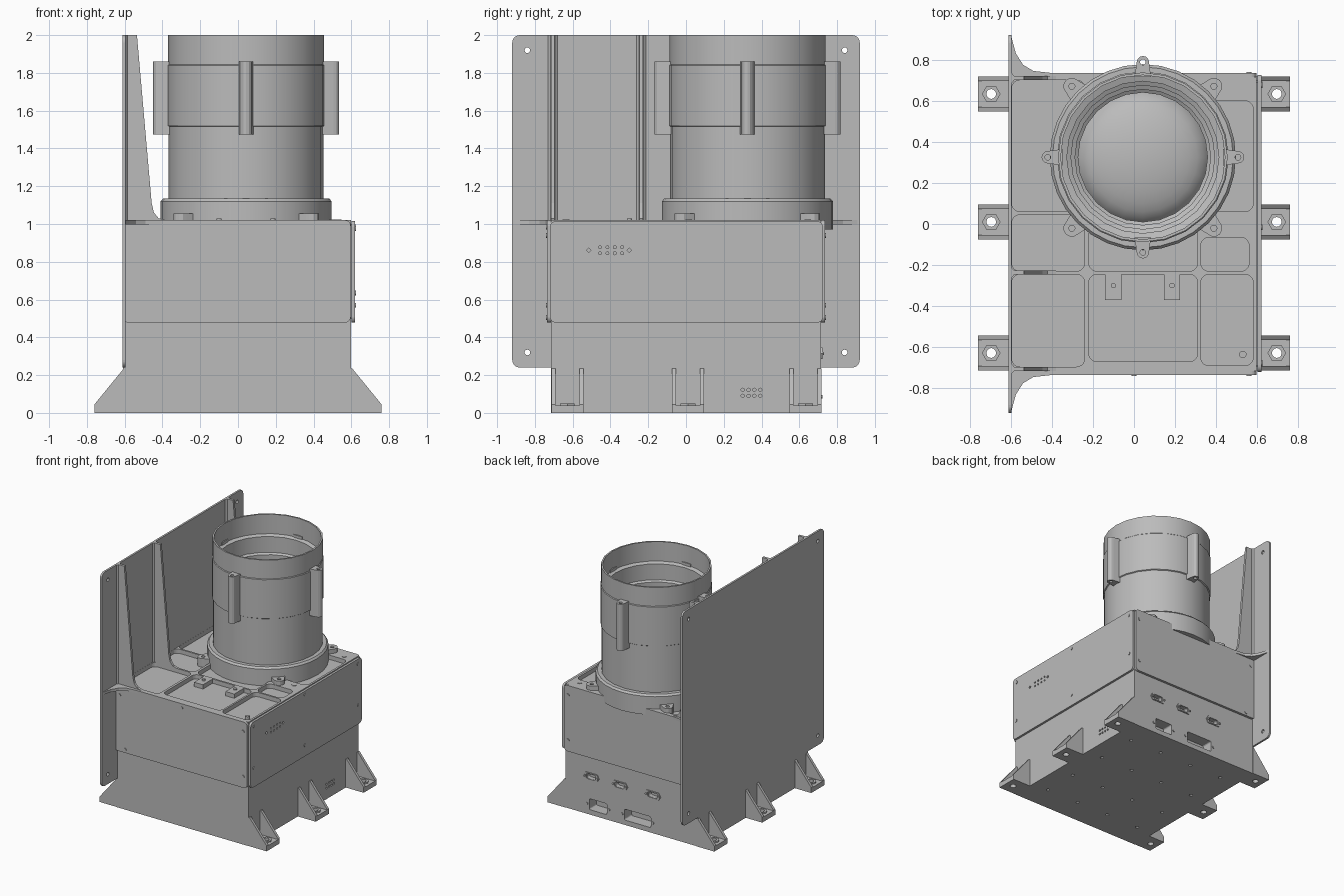
import bpy, bmesh, math
from math import cos, sin, pi
from mathutils import Matrix

cube = bpy.data.objects.get("Cube")
if cube:
    bpy.data.objects.remove(cube, do_unlink=True)

grey = bpy.data.materials.new("housing_grey")
grey.use_nodes = True
COLOR = (0.5, 0.5, 0.5, 1)
grey.diffuse_color = COLOR
grey.node_tree.nodes["Principled BSDF"].inputs["Base Color"].default_value = COLOR

# Extrusion axes: how (u, v, w) maps to (x, y, z)
MAPS = {"x": lambda u, v, w: (w, u, v),
        "y": lambda u, v, w: (u, w, v),
        "z": lambda u, v, w: (u, v, w)}


def finish(name, bm, smooth=False):
    bmesh.ops.recalc_face_normals(bm, faces=bm.faces)
    me = bpy.data.meshes.new(name)
    bm.to_mesh(me)
    bm.free()
    ob = bpy.data.objects.new(name, me)
    bpy.context.collection.objects.link(ob)
    me.materials.append(grey)
    if smooth:
        bpy.ops.object.select_all(action="DESELECT")
        ob.select_set(True)
        bpy.context.view_layer.objects.active = ob
        bpy.ops.object.shade_smooth_by_angle(angle=math.radians(30))
    return ob


def prisms(name, outlines, axis, lo, hi):
    """One object holding each 2D outline extruded along an axis."""
    bm = bmesh.new()
    for pts in outlines:
        a = [bm.verts.new(MAPS[axis](u, v, lo)) for u, v in pts]
        b = [bm.verts.new(MAPS[axis](u, v, hi)) for u, v in pts]
        bm.faces.new(a)
        bm.faces.new(b[::-1])
        for i in range(len(a)):
            j = (i + 1) % len(a)
            bm.faces.new((a[i], a[j], b[j], b[i]))
    return finish(name, bm)


def rect(u0, v0, u1, v1, r=0.0):
    if r == 0:
        return [(u0, v0), (u1, v0), (u1, v1), (u0, v1)]
    pts = []
    corners = [(u1 - r, v1 - r), (u0 + r, v1 - r), (u0 + r, v0 + r), (u1 - r, v0 + r)]
    for k, (cu, cv) in enumerate(corners):
        for i in range(6):
            a = (k + i / 5) * pi / 2
            pts.append((cu + r * cos(a), cv + r * sin(a)))
    return pts


def ngon(u, v, r, n=12, turn=0.0):
    return [(u + r * cos(turn + 2 * pi * i / n), v + r * sin(turn + 2 * pi * i / n)) for i in range(n)]


def cut(ob, outlines, axis, lo, hi):
    """Cut outlines out of an object and drop the cutter."""
    tool = prisms("cutter", outlines, axis, lo, hi)
    tool.hide_render = True
    mod = ob.modifiers.new("cut", "BOOLEAN")
    mod.operation, mod.solver, mod.object = "DIFFERENCE", "EXACT", tool
    bpy.context.view_layer.update()
    deps = bpy.context.evaluated_depsgraph_get()
    me = bpy.data.meshes.new_from_object(ob.evaluated_get(deps))
    ob.modifiers.clear()
    ob.data = me
    bpy.data.objects.remove(tool, do_unlink=True)


CX, CY = 0.043, 0.325  # tube axis


def lathe(name, profile, n):
    bm = bmesh.new()
    rings = []
    for r, z in profile:
        if r == 0:
            rings.append([bm.verts.new((CX, CY, z))] * n)
        else:
            rings.append([bm.verts.new((x, y, z)) for x, y in ngon(CX, CY, r, n)])
    for a, b in zip(rings, rings[1:]):
        for i in range(n):
            j = (i + 1) % n
            bm.faces.new(list(dict.fromkeys((a[i], a[j], b[j], b[i]))))
    return finish(name, bm, True)


# Main housing with recessed top pockets and underside holes
body = prisms("body", [rect(-0.61, -0.715, 0.597, 0.715)], "z", 0, 1.02)
pockets = [(-0.595, 0.06, -0.24, 0.70), (-0.595, -0.23, -0.24, 0.045), (-0.595, -0.695, -0.24, -0.245),
           (-0.22, -0.23, 0.31, 0.04), (-0.22, -0.67, 0.31, -0.245), (0.325, -0.23, 0.56, -0.065),
           (0.325, -0.69, 0.58, -0.245), (0.31, 0.06, 0.58, 0.60), (-0.22, 0.57, 0.25, 0.70)]
cut(body, [rect(*p, 0.04) for p in pockets], "z", 0.985, 1.1)
cut(body, [ngon(x, y, 0.014, 8) for x in (-0.45, -0.15, 0.15, 0.45) for y in (-0.5, -0.2, 0.15, 0.5)],
    "z", -0.1, 0.02)

# Rear connector openings and side vent
small_ports, large_ports = (0.36, 0.10, -0.2), ((0.30, 0.08), (-0.06, 0.12))
cut(body, [rect(x - w, 0.04, x + w, 0.13, 0.012) for x, w in large_ports], "y", 0.62, 0.8)
cut(body, [rect(x - 0.04, 0.295, x + 0.04, 0.335, 0.015) for x in small_ports], "y", 0.68, 0.8)
cut(body, [ngon(0.3 + 0.031 * i, z, 0.009, 8) for i in range(4) for z in (0.09, 0.122)], "x", 0.56, 0.7)


def port_rim(u, z, w, h):
    # Six-sided flange with an opening and two side screws
    pts = [(u - w, z), (u - w * 0.75, z - h), (u + w * 0.75, z - h),
           (u + w, z), (u + w * 0.75, z + h), (u - w * 0.75, z + h)]
    rim = prisms("port_rim", [pts], "y", 0.712, 0.722)
    cut(rim, [rect(u - w * 0.6, z - h * 0.7, u + w * 0.6, z + h * 0.7, 0.01)], "y", 0.6, 0.8)
    prisms("port_screws", [ngon(u + s * w * 0.8, z, 0.009, 6) for s in (-1, 1)], "y", 0.715, 0.73)


for x in small_ports:
    port_rim(x, 0.315, 0.072, 0.03)
for x, w in large_ports:
    prisms("socket_screws", [ngon(x + s * (w + 0.02), 0.085, 0.01, 8) for s in (-1, 1)], "y", 0.71, 0.722)

# Cover panels on front, back and left side
front = prisms("front_panel", [rect(-0.61, 0.478, 0.597, 1.02, 0.03)], "y", -0.735, -0.715)
back = prisms("back_panel", [rect(-0.61, 0.478, 0.597, 1.02, 0.03)], "y", 0.715, 0.735)
side = prisms("side_panel", [rect(-0.72, 0.478, 0.725, 1.015, 0.03)], "x", 0.602, 0.62)
prisms("side_panel_gasket", [rect(-0.69, 0.5, 0.69, 1.0)], "x", 0.59, 0.604)
cut(side, [ngon(-0.455 + 0.039 * i, z, 0.008, 8) for i in range(4) for z in (0.845, 0.877)]
    + [ngon(y, 0.861, 0.012, 4) for y in (-0.515, -0.3)], "x", 0.61, 0.7)
face_screws = [(-0.565, 0.94), (0, 0.985), (0.56, 0.94), (0.56, 0.57), (-0.515, 0.505)]
side_screws = [(-0.675, 0.975), (-0.015, 0.985), (0.675, 0.975), (-0.68, 0.635), (-0.015, 0.57), (0.68, 0.635)]
prisms("front_screws", [ngon(u, v, 0.013) for u, v in face_screws], "y", -0.74, -0.73)
prisms("back_screws", [ngon(u, v, 0.013) for u, v in face_screws], "y", 0.73, 0.74)
prisms("side_screws", [ngon(u, v, 0.013) for u, v in side_screws], "x", 0.615, 0.625)

# Feet: twin gussets, pad and hex nut on both sides
for s, wall in ((1, 0.59), (-1, -0.60)):
    for y in (-0.628, 0.01, 0.633):
        gusset = [(wall, 0), (s * 0.76, 0), (s * 0.76, 0.045), (s * 0.605, 0.235), (wall, 0.235)]
        for e in (-1, 1):
            prisms("foot_gusset", [gusset], "y", y + e * 0.085, y + e * 0.063)
        hole = [ngon(s * 0.695, y, 0.024)]
        pad = prisms("foot_pad", [rect(min(wall, s * 0.76), y - 0.07, max(wall, s * 0.76), y + 0.07)], "z", 0, 0.04)
        cut(pad, hole, "z", -0.1, 0.1)
        nut = prisms("foot_nut", [ngon(s * 0.695, y, 0.045, 6)], "z", 0.038, 0.05)
        cut(nut, hole, "z", -0.1, 0.1)

# Mounting plate with corner holes, vertical fins and corner webs
plate = prisms("mounting_plate", [rect(-0.92, 0.24, 0.92, 2.0, 0.04)], "x", -0.612, -0.596)
cut(plate, [ngon(y, z, 0.015) for y in (-0.84, 0.84) for z in (0.32, 1.92)], "x", -0.7, -0.5)
fin = [(-0.60, 0.99), (-0.38, 0.99), (-0.38, 1.02), (-0.42, 1.03), (-0.445, 1.06),
       (-0.457, 1.11), (-0.535, 2.0), (-0.60, 2.0)]
for y in (-0.705, -0.237, 0.71):
    prisms("plate_fin", [fin], "y", y - 0.01, y + 0.01)
    prisms("fin_fillet", [[(-0.598, y - 0.028), (-0.585, y - 0.012), (-0.585, y + 0.012), (-0.598, y + 0.028)]],
           "z", 1.0, 2.0)
for s in (-1, 1):
    web = [(-0.61, 0.70), (-0.40, 0.70), (-0.40, 0.735), (-0.49, 0.745), (-0.54, 0.775),
           (-0.575, 0.83), (-0.598, 0.915), (-0.61, 0.915)]
    prisms("corner_web", [[(x, s * y) for x, y in web]], "z", 0.998, 1.02)

# Small mounting tabs and screws on the top
for x in (-0.1, 0.185):
    prisms("top_tab", [rect(x - 0.04, -0.37, x + 0.04, -0.24)], "z", 0.98, 1.02)
    prisms("tab_screw", [ngon(x, -0.3, 0.013)], "z", 1.015, 1.03)
prisms("top_bosses", [ngon(x, y, 0.018) for x, y in ((0.515, 0.645), (0.5, 0.015), (0.53, -0.635))],
       "z", 0.98, 1.024)

# Tube base ring and its diagonal lugs
lathe("base_ring", [(0.40, 0.97), (0.453, 0.97), (0.453, 1.12), (0.44, 1.135), (0.40, 1.135)], 32)


def tab(name, angle, r0, r1, half, z0, z1, hole_r):
    # Rounded tab pointing away from the tube, drilled vertically
    rr = half * 0.75
    pts = [(r0, -half)] + [(r1 - rr + rr * cos(a), rr * sin(a)) for a in
                           [(-3 + i) * pi / 6 for i in range(7)]] + [(r0, half)]
    ob = prisms(name, [pts], "z", z0, z1)
    cut(ob, [ngon(r1 - rr, 0, hole_r)], "z", z0 - 0.1, z1 + 0.1)
    ob.data.transform(Matrix.Translation((CX, CY, 0)) @ Matrix.Rotation(angle, 4, "Z"))


for k in range(4):
    tab("ring_lug", (k + 0.5) * pi / 2, 0.43, 0.53, 0.055, 0.98, 1.055, 0.015)
    tab("tube_rail", k * pi / 2, 0.39, 0.493, 0.04, 1.475, 1.86, 0.014)

# Hollow tube with a raised band and stepped inner baffles
lathe("tube", [(0.41, 1.1), (0.41, 1.515), (0.418, 1.52), (0.418, 1.84), (0.413, 1.845), (0.413, 2.0),
               (0.40, 2.0), (0.40, 1.84), (0.37, 1.83), (0.37, 1.70), (0.35, 1.69), (0.35, 1.55),
               (0.33, 1.54), (0.33, 1.40), (0.315, 1.39), (0.315, 1.25)], 24)

# Domed lens at the bottom of the tube
lathe("lens", [(0.33, 1.26)] + [(0.32 * cos(i * pi / 16), 1.26 + 0.12 * sin(i * pi / 16)) for i in range(1, 8)]
      + [(0, 1.38)], 20)
